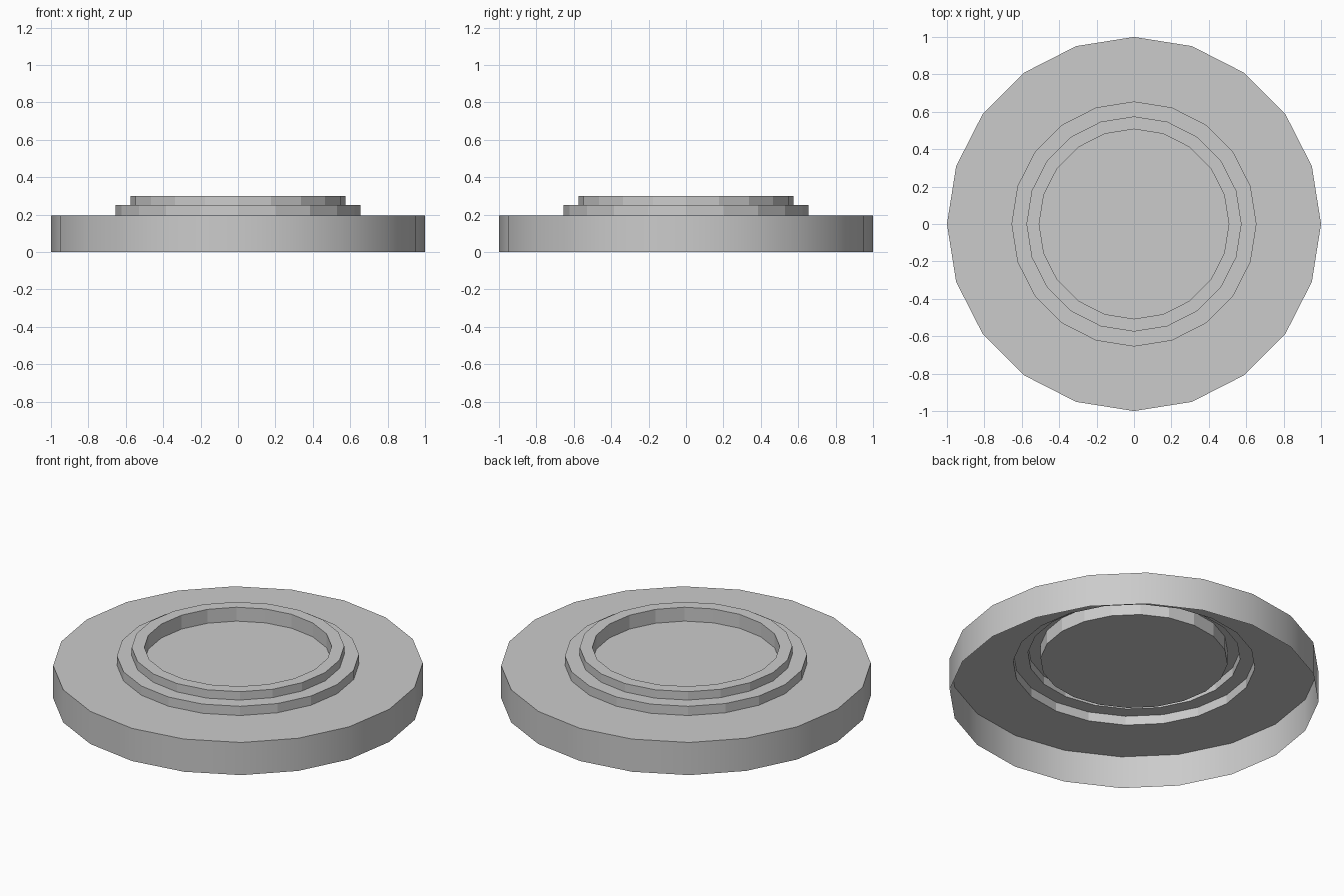
import bpy
import bmesh
from math import cos, sin, tau

if "Cube" in bpy.data.objects:
    bpy.data.objects.remove(bpy.data.objects["Cube"])

SIDES = 20
# stepped profile (radius, height) from the open bottom rim to the sunken floor
PROFILE = [(1.0, 0.0), (1.0, 0.195), (0.655, 0.195), (0.655, 0.25),
           (0.575, 0.25), (0.575, 0.30), (0.507, 0.30), (0.507, 0.217)]

bm = bmesh.new()


def ring(radius, height):
    return [bm.verts.new((radius * cos(tau * i / SIDES),
                          radius * sin(tau * i / SIDES), height))
            for i in range(SIDES)]


rings = [ring(r, z) for r, z in PROFILE]

# walls and ledges; only the broad outer wall is smooth
for n, (low, high) in enumerate(zip(rings, rings[1:])):
    for i in range(SIDES):
        j = (i + 1) % SIDES
        face = bm.faces.new((low[i], low[j], high[j], high[i]))
        face.smooth = n == 0

# floor of the recess
bm.faces.new(rings[-1])

# crisp edge between outer wall and top ledge
for i in range(SIDES):
    bm.edges.get((rings[1][i], rings[1][(i + 1) % SIDES])).smooth = False

mesh = bpy.data.meshes.new("stepped_round_base")
bm.to_mesh(mesh)
bm.free()
base = bpy.data.objects.new("stepped_round_base", mesh)
bpy.context.collection.objects.link(base)
